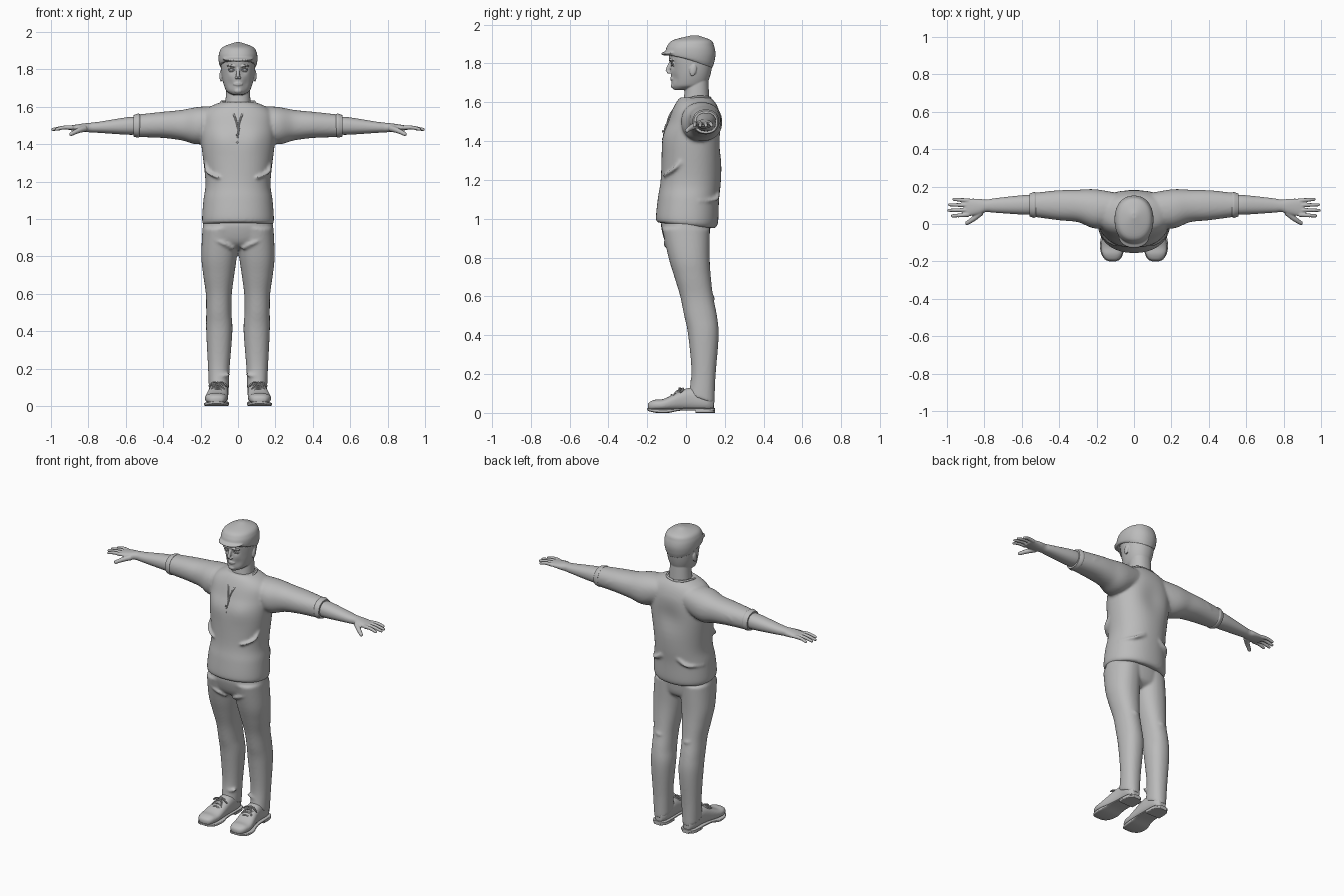
import bpy, bmesh
from math import sin, cos, pi, exp, copysign
from mathutils import Vector, Matrix

cube = bpy.data.objects.get("Cube")
if cube:
    bpy.data.objects.remove(cube)

GREY = (.5, .5, .5, 1)
clay = bpy.data.materials.new("plain_grey")
clay.use_nodes = True
clay.diffuse_color = GREY
clay.node_tree.nodes["Principled BSDF"].inputs["Base Color"].default_value = GREY


def smooth_rows(rows, steps=6):
    """Cubic interpolation through rows of numbers."""
    result = []
    last = len(rows) - 1
    for i in range(last):
        before, start, end, after = rows[max(i - 1, 0)], rows[i], rows[i + 1], rows[min(i + 2, last)]
        for k in range(steps):
            t = k / steps
            row = []
            for a, b, c, d in zip(before, start, end, after):
                leave, arrive = (c - a) / 2, (d - b) / 2
                bend = 3 * (c - b) - 2 * leave - arrive
                twist = leave + arrive - 2 * (c - b)
                row.append(b + t * (leave + t * (bend + t * twist)))
            result.append(row)
    return result + [list(rows[-1])]


def skin(bm, rings):
    """Join rings of points into a closed tube."""
    loops = [[bm.verts.new(point) for point in ring] for ring in rings]
    count = len(loops[0])
    for low, high in zip(loops, loops[1:]):
        for i in range(count):
            j = (i + 1) % count
            bm.faces.new((low[i], low[j], high[j], high[i]))
    bm.faces.new(loops[0][::-1])
    bm.faces.new(loops[-1])


def rounded(value, power):
    return copysign(abs(value) ** (2 / power), value)


def loft(bm, axis, rows, power=2.2, tilt=0, narrow_front=0, count=48):
    """Rows: station, then low and high of both side axes; four values mean a symmetric half width."""
    rows = [(row[0], -row[1], *row[1:]) if len(row) == 4 else row for row in rows]
    stations = smooth_rows(rows)
    rings = []
    for k, (station, a_low, a_high, b_low, b_high) in enumerate(stations):
        fade = (1 - k / len(stations)) ** 4
        ring = []
        for i in range(count):
            angle = 2 * pi * i / count
            across, along = rounded(cos(angle), power), rounded(sin(angle), power)
            across *= 1 - narrow_front * max(0, -along) ** 2
            a = (a_low + a_high + (a_high - a_low) * across) / 2
            offset = (b_high - b_low) * along / 2
            b = (b_low + b_high) / 2 + offset
            height = station - tilt * offset * fade
            ring.append({"x": (height, a, b), "y": (a, height, b), "z": (a, b, height)}[axis])
        rings.append(ring)
    skin(bm, rings)


def tube(bm, path, radius, end_radius=None, count=10):
    """Round tube along a smooth path, with softened ends."""
    points = [Vector(point) for point in smooth_rows(path)]
    end_radius = end_radius or radius
    last = len(points) - 1
    rings = []
    for i, point in enumerate(points):
        direction = points[min(i + 1, last)] - points[max(i - 1, 0)]
        turn = direction.to_track_quat("Z", "Y")
        size = radius + (end_radius - radius) * i / last
        if i in (0, last):
            size *= .6
        angles = [2 * pi * j / count for j in range(count)]
        rings.append([point + turn @ Vector((size * cos(angle), size * sin(angle), 0)) for angle in angles])
    skin(bm, rings)


def ball(bm, centre, size, tip=0):
    matrix = Matrix.Translation(centre) @ Matrix.Rotation(tip, 4, "X") @ Matrix.Diagonal((*size, 1))
    bmesh.ops.create_uvsphere(bm, u_segments=24, v_segments=14, radius=1, matrix=matrix)


def sculpt(bm, centre, push, radius):
    """Soft push along y around a point and its mirror image."""
    for side in (-1, 1):
        middle = Vector((centre[0] * side, centre[1], centre[2]))
        for vert in bm.verts:
            vert.co.y += push * exp(-((vert.co - middle).length / radius) ** 2)


def finish(bm, name, mirror=True, voxel=0, soften=4):
    """Make the object; mirror it, and fuse overlapping forms when a voxel size is given."""
    bmesh.ops.recalc_face_normals(bm, faces=bm.faces)
    for face in bm.faces:
        face.smooth = len(face.verts) < 5
    mesh = bpy.data.meshes.new(name)
    bm.to_mesh(mesh)
    bm.free()
    mesh.materials.append(clay)
    part = bpy.data.objects.new(name, mesh)
    bpy.context.collection.objects.link(part)
    if mirror:
        part.modifiers.new("both_sides", "MIRROR").use_mirror_merge = False
    if voxel:
        fuse = part.modifiers.new("fuse", "REMESH")
        fuse.mode = "VOXEL"
        fuse.voxel_size = voxel
        fuse.use_smooth_shade = True
        relax = part.modifiers.new("relax", "SMOOTH")
        relax.factor = .5
        relax.iterations = soften


# Shirt: body, sleeve and soft folds
bm = bmesh.new()
loft(bm, "z", [(.965, .18, -.14, .15), (.99, .192, -.155, .165), (1.1, .185, -.145, .17), (1.2, .174, -.13, .18),
               (1.4, .196, -.12, .19), (1.5, .2, -.09, .185), (1.56, .19, -.07, .17), (1.6, .15, -.05, .15),
               (1.625, .09, -.03, .125)], tilt=.1, count=80)
sculpt(bm, (0, .2, 1.4), -.01, .09)
sculpt(bm, (.09, -.12, 1.43), -.008, .07)
loft(bm, "x", [(.06, 0, .16, 1.46, 1.6), (.2, -.025, .185, 1.4, 1.6), (.3, .01, .183, 1.42, 1.583),
               (.4, .02, .18, 1.433, 1.573), (.55, .04, .165, 1.438, 1.557)])
tube(bm, [(.05, .165, 1.14), (.12, .155, 1.1), (.18, .06, 1.09)], .012, .006)
tube(bm, [(.17, -.02, 1.3), (.165, -.07, 1.25), (.1, -.12, 1.22)], .012, .006)
tube(bm, [(.42, .17, 1.52), (.45, .17, 1.5), (.47, .16, 1.47)], .01, .006)
finish(bm, "shirt", voxel=.008, soften=7)

# Collar edge running down to the open neck
bm = bmesh.new()
tube(bm, [(0, .127, 1.62), (.06, .108, 1.626), (.087, .05, 1.627), (.075, -.01, 1.607),
          (.035, -.05, 1.58), (.012, -.085, 1.53), (0, -.1, 1.48)], .007, .004)
finish(bm, "collar")

# Button placket
bm = bmesh.new()
tube(bm, [(.006, -.1, 1.49), (0, -.112, 1.45), (-.004, -.118, 1.38)], .005, .003)
for z in (1.41, 1.45):
    ball(bm, (-.004, -.12, z), (.006, .004, .006))
finish(bm, "placket", mirror=False)

# Sleeve cuffs
bm = bmesh.new()
loft(bm, "x", [(.525, .037, .168, 1.44, 1.56), (.535, .033, .17, 1.435, 1.563), (.558, .04, .163, 1.44, 1.555)])
finish(bm, "sleeve_cuffs")

# Trousers: hips, leg and creases
bm = bmesh.new()
loft(bm, "z", [(.835, .05, -.04, .07), (.87, .165, -.1, .113), (.95, .187, -.127, .125), (1, .18, -.125, .13)])
loft(bm, "z", [(.07, .05, .155, .012, .147), (.2, .045, .16, .028, .152), (.4, .03, .17, .01, .168),
               (.5, .035, .17, -.01, .16), (.6, .033, .172, -.03, .14), (.7, .02, .186, -.06, .128),
               (.8, .006, .196, -.09, .122), (.95, -.01, .19, -.123, .123)], tilt=.35)
for z in (.56, .6):
    tube(bm, [(.04, .08, z), (.1, .142, z - .01), (.16, .09, z + .02)], .009)
tube(bm, [(.04, .04, .17), (.1, .03, .16), (.155, .08, .18)], .008)
tube(bm, [(.02, -.08, .84), (.08, -.11, .87), (.15, -.09, .9)], .01, .006)
finish(bm, "trousers", voxel=.008, soften=6)

# Forearms and hands
bm = bmesh.new()
loft(bm, "x", [(.52, .055, .15, 1.455, 1.54), (.58, .05, .155, 1.45, 1.545), (.74, .06, .138, 1.46, 1.52),
               (.79, .064, .13, 1.463, 1.514), (.83, .05, .135, 1.466, 1.51), (.905, .04, .136, 1.476, 1.498)])
for finger, reach in enumerate((.978, .998, .994, .97)):
    root, tip = .05 + finger * .025, .043 + finger * .03
    tube(bm, [(.88, root, 1.488), (.93, (root + tip) / 2, 1.489), (reach, tip, 1.477)], .0125, .0085)
tube(bm, [(.815, .066, 1.485), (.855, .03, 1.472), (.9, 0, 1.45)], .019, .01)
finish(bm, "arms_and_hands", voxel=.004, soften=3)

# Head: skull, neck, face and ears
bm = bmesh.new()
loft(bm, "z", [(1.664, .026, -.062, .01), (1.675, .05, -.07, .075), (1.695, .068, -.074, .108),
               (1.76, .086, -.078, .13), (1.85, .092, -.088, .14), (1.9, .07, -.06, .12)],
     narrow_front=.22, count=72)
sculpt(bm, (.036, -.08, 1.797), .017, .021)
sculpt(bm, (.05, -.07, 1.72), .008, .025)
loft(bm, "z", [(1.56, .075, -.035, .125), (1.61, .068, -.014, .12), (1.72, .062, 0, .115)])
ball(bm, (.036, -.058, 1.797), (.015, .015, .013))
ball(bm, (.009, -.088, 1.754), (.008, .011, .007))
ball(bm, (.091, .037, 1.765), (.008, .017, .031), -.2)
ball(bm, (0, -.064, 1.685), (.022, .014, .015))
tube(bm, [(.018, -.08, 1.815), (.038, -.083, 1.819), (.058, -.068, 1.815)], .006)
tube(bm, [(.086, .02, 1.82), (.083, .018, 1.765)], .007)
tube(bm, [(0, -.078, 1.805), (0, -.09, 1.78), (0, -.096, 1.758)], .009, .011)
for z in (1.716, 1.726):
    tube(bm, [(0, -.078, z), (.024, -.067, 1.721)], .0055)
finish(bm, "head", voxel=.0035, soften=3)

# Eyelids
bm = bmesh.new()
for lift in (-.009, .009):
    tube(bm, [(.02, -.07, 1.796), (.036, -.075, 1.797 + lift), (.053, -.066, 1.797)], .003)
finish(bm, "eyelids")

# Flat cap with a short peak
bm = bmesh.new()
loft(bm, "z", [(1.815, .092, -.09, .137), (1.825, .1, -.102, .146), (1.855, .104, -.106, .152),
               (1.89, .1, -.096, .145), (1.92, .08, -.067, .128), (1.945, .014, .03, .06)], tilt=.33, count=64)
ball(bm, (0, -.068, 1.856), (.084, .062, .014), .12)
finish(bm, "cap", mirror=False, voxel=.005)

# Shoe uppers
bm = bmesh.new()
loft(bm, "y", [(-.197, .104, .13, .025, .042), (-.188, .078, .153, .014, .056), (-.16, .062, .171, .012, .068),
               (-.11, .054, .176, .012, .074), (-.015, .052, .157, .012, .12), (.04, .052, .15, .012, .13),
               (.11, .057, .147, .012, .115), (.143, .078, .126, .014, .09)], power=2.5)
finish(bm, "shoe_uppers", voxel=.005, soften=3)

# Soles and heels
bm = bmesh.new()
loft(bm, "y", [(-.2, .1, .13, .014, .024), (-.188, .073, .157, .008, .022), (-.15, .056, .178, 0, .02),
               (-.09, .048, .18, 0, .02), (-.02, .052, .162, .012, .024), (.12, .054, .152, .01, .024),
               (.15, .08, .126, .01, .024)], power=5)
loft(bm, "y", [(.05, .05, .156, 0, .018), (.12, .054, .152, 0, .018), (.15, .08, .126, 0, .018)], power=6)
finish(bm, "shoe_soles")

# Laces with a bow
bm = bmesh.new()
for k in range(4):
    y, z = -.075 + k * .02, .091 + k * .011
    tube(bm, [(.08, y, z - .01), (.108, y, z + .002), (.138, y, z - .01)], .0045)
knot = Vector((.108, -.02, .123))
for side in (-1, 1):
    loop = [(0, 0, 0), (.025, -.015, .004), (.047, -.01, -.015), (.03, 0, -.01), (0, 0, 0)]
    tail = [(0, 0, 0), (.02, -.03, -.013), (.035, -.045, -.035)]
    for strand in (loop, tail):
        tube(bm, [knot + Vector((x * side, y, z)) for x, y, z in strand], .004)
finish(bm, "shoe_laces")
